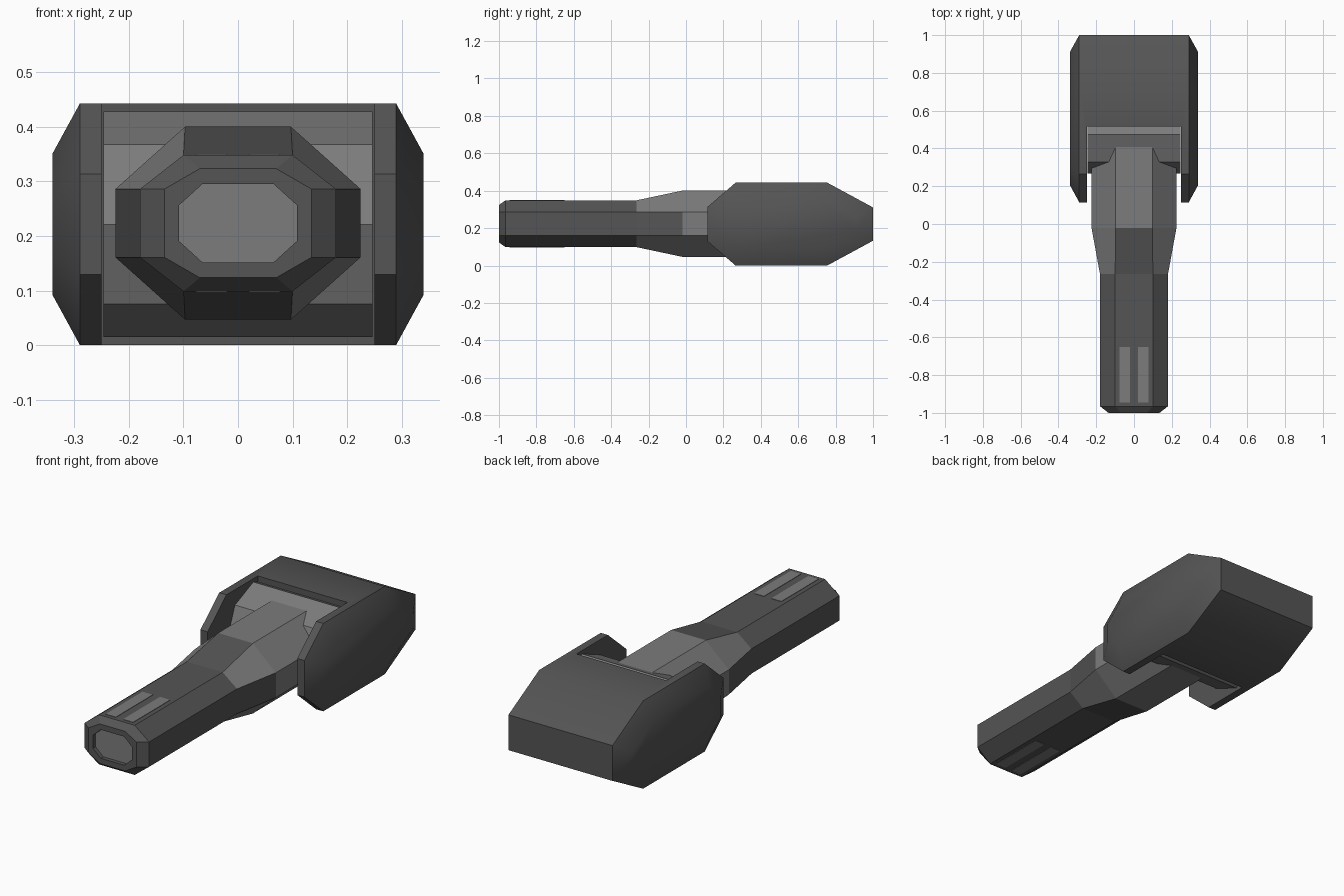
import bpy, bmesh, math

if "Cube" in bpy.data.objects:
    bpy.data.objects.remove(bpy.data.objects["Cube"])

ZC = 0.2215  # mid height of the whole model


def material(name, v):
    m = bpy.data.materials.new(name)
    m.diffuse_color = (v, v, v, 1)
    m.use_nodes = True
    m.node_tree.nodes["Principled BSDF"].inputs["Base Color"].default_value = m.diffuse_color
    return m


DARK = material("dark_grey", 0.09)
LIGHT = material("light_grey", 0.2)


def loft(name, rings, mats, light=lambda band, side: False):
    """Skin a list of equal-length vertex rings and cap both ends."""
    bm = bmesh.new()
    vs = [[bm.verts.new(p) for p in r] for r in rings]
    n = len(rings[0])
    for b in range(len(vs) - 1):
        for i in range(n):
            j = (i + 1) % n
            f = bm.faces.new((vs[b][i], vs[b][j], vs[b + 1][j], vs[b + 1][i]))
            f.material_index = int(light(b, i))
    for end, b in ((vs[0], -1), (vs[-1], len(vs))):
        bm.faces.new(end).material_index = int(light(b, 0))
    bmesh.ops.recalc_face_normals(bm, faces=bm.faces[:])
    me = bpy.data.meshes.new(name)
    bm.to_mesh(me)
    bm.free()
    ob = bpy.data.objects.new(name, me)
    bpy.context.collection.objects.link(ob)
    for m in mats:
        me.materials.append(m)
    return ob


def box(name, x0, x1, y0, y1, z0, z1, mat):
    ring = lambda z: [(x0, y0, z), (x1, y0, z), (x1, y1, z), (x0, y1, z)]
    return loft(name, [ring(z0), ring(z1)], [mat])


# Handle: eight-sided sections (y, half width, flat half width, half height, side half height)
def section(y, w, fw, h, sh):
    q = [(w, -sh), (w, sh), (fw, h), (-fw, h), (-w, sh), (-w, -sh), (-fw, -h), (fw, -h)]
    return [(x, y, ZC + 0.002 + z) for x, z in q]


handle_sections = [
    (-0.98, 0.108, 0.065, 0.072, 0.033),
    (-1.0, 0.108, 0.065, 0.072, 0.033),
    (-1.0, 0.135, 0.07, 0.1, 0.0625),
    (-0.965, 0.18, 0.1, 0.125, 0.0625),
    (-0.265, 0.18, 0.1, 0.125, 0.0625),
    (-0.02, 0.225, 0.097, 0.177, 0.0625),
    (0.45, 0.225, 0.097, 0.177, 0.0625),
]
# the collar's diagonal faces, its rear part and the end inset are lighter
loft("handle", [section(*s) for s in handle_sections], [DARK, LIGHT],
     lambda b, i: b == -1 or b >= 5 or (b == 4 and i % 2 == 1))

# Light inlay strips, showing on the top and underside of the handle
for s, side in ((-1, "left"), (1, "right")):
    a, b = sorted((s * 0.02, s * 0.077))
    box(side + "_grip_inlay", a, b, -0.945, -0.65, 0.0965, 0.3505, LIGHT)

# Pivot drum between the cheeks
drum = [[(x, 0.475 + 0.207 * math.cos(k * math.pi / 4), ZC + 0.207 * math.sin(k * math.pi / 4))
         for k in range(8)] for x in (-0.247, 0.247)]
loft("pivot_drum", drum, [LIGHT])

# Head: side profile with inset, bevelled cheeks (y, height above the mid plane)
outer = [(0.115, 0.092), (0.265, ZC), (0.755, ZC), (1.0, 0.089)]
inner = [(0.207, 0.053), (0.298, 0.13), (0.732, 0.13), (0.91, 0.035)]


def profile(x, pts):
    full = pts + [(y, -h) for y, h in reversed(pts)]
    return [(x, y, ZC + h) for y, h in full]


head = loft("head", [profile(-0.34, inner), profile(-0.29, outer),
                     profile(0.29, outer), profile(0.34, inner)], [DARK])

# Slot that leaves two cheeks at the front of the head
cutter = box("slot_cutter", -0.25, 0.25, -0.1, 0.515, -0.2, 0.7, DARK)
cutter.hide_render = True
mod = head.modifiers.new("slot", "BOOLEAN")
mod.operation = "DIFFERENCE"
mod.solver = "EXACT"
mod.object = cutter
bpy.context.view_layer.objects.active = head
head.select_set(True)
bpy.ops.object.modifier_apply(modifier="slot")
bpy.data.objects.remove(cutter)
bpy.ops.object.shade_smooth_by_angle(angle=math.radians(34))
